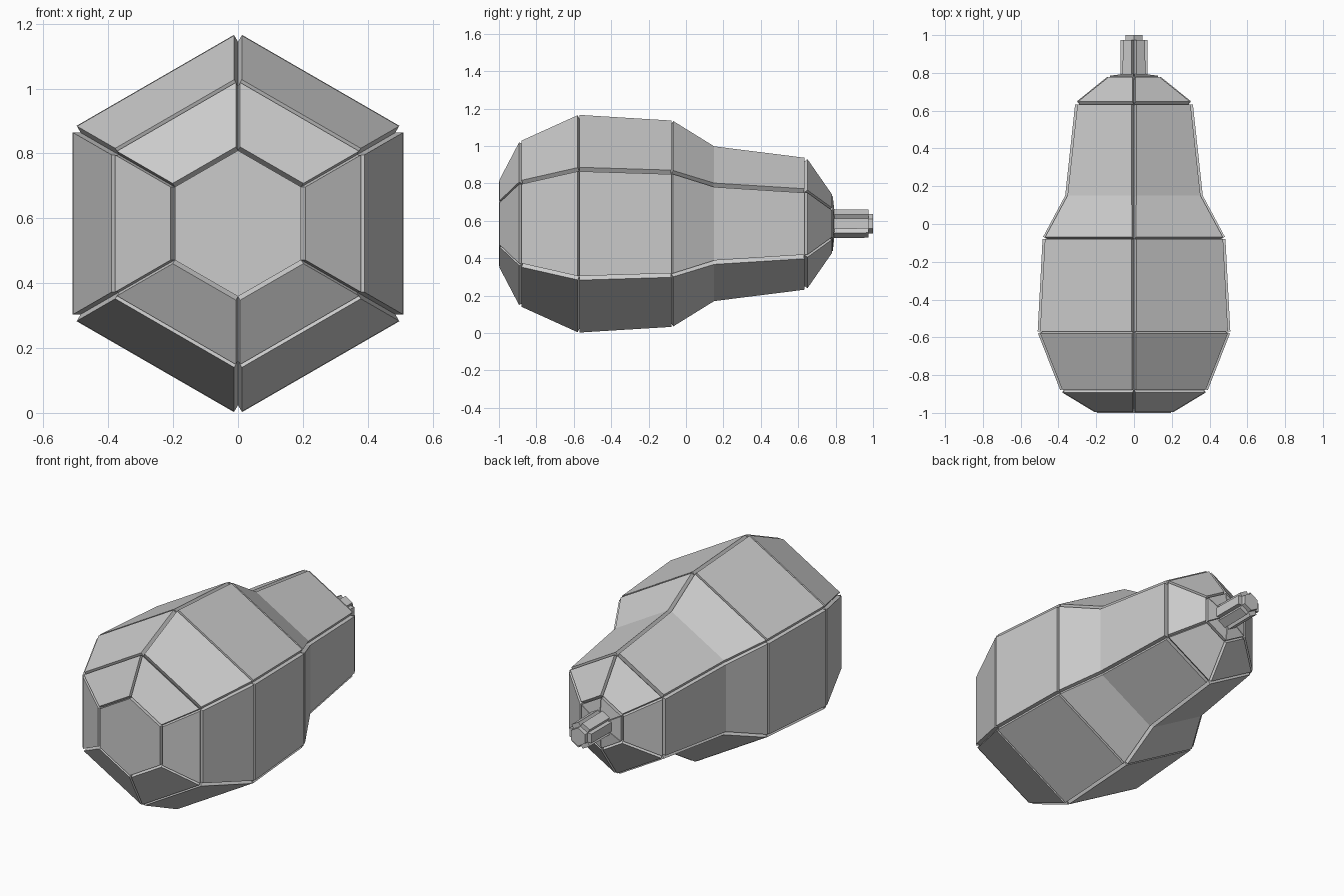
import bpy, bmesh
from math import sin, cos, tan, radians
from mathutils import Vector

if "Cube" in bpy.data.objects:
    bpy.data.objects.remove(bpy.data.objects["Cube"])

T = 0.025          # panel thickness
CZ = 0.584         # height of the long axis
TAN = tan(radians(30))


def point(side, y, apothem, half):
    """Point on one of six sides: distance out from the axis and offset along the side."""
    a = radians(60 * side)
    return Vector((apothem * cos(a) - half * sin(a), y,
                   CZ + apothem * sin(a) + half * cos(a)))


def raised(strip):
    """Offset a (y, apothem) strip outward by the panel thickness, evenly at bends."""
    pts = [Vector(p) for p in strip]
    norms = []
    for p, q in zip(pts, pts[1:]):
        d = (q - p).normalized()
        norms.append(Vector((-d.y, d.x)))
    out = []
    for i, p in enumerate(pts):
        n1, n2 = norms[max(i - 1, 0)], norms[min(i, len(norms) - 1)]
        out.append(p + (n1 + n2) * T / (1 + n1.dot(n2)))
    return out


def add_strips(bm, strips):
    """Six raised panels per strip, with walls down to the groove lines."""
    for strip in strips:
        outer = raised(strip)
        for k in range(6):
            low, top = [], []
            for (y, a), o in zip(strip, outer):
                h = a * TAN
                low.append([bm.verts.new(point(k, y, a, s * h)) for s in (-1, 1)])
                top.append([bm.verts.new(point(k, o.x, o.y, s * h)) for s in (-1, 1)])
            for i in range(len(strip) - 1):
                bm.faces.new((top[i][0], top[i][1], top[i + 1][1], top[i + 1][0]))
                for s in (0, 1):
                    bm.faces.new((low[i][s], top[i][s], top[i + 1][s], low[i + 1][s]))
            for i in (0, -1):
                bm.faces.new((low[i][0], low[i][1], top[i][1], top[i][0]))


def add_cap(bm, y, a, direction):
    """Raised hexagonal end panel."""
    rings = [[bm.verts.new(point(k, yy, a, a * TAN)) for k in range(6)]
             for yy in (y, y + direction * T)]
    bm.faces.new(rings[1])
    for i in range(6):
        j = (i + 1) % 6
        bm.faces.new((rings[0][i], rings[0][j], rings[1][j], rings[1][i]))


def build(name, strips, cap):
    bm = bmesh.new()
    add_strips(bm, strips)
    add_cap(bm, *cap)
    bmesh.ops.remove_doubles(bm, verts=bm.verts, dist=0.0005)
    bmesh.ops.recalc_face_normals(bm, faces=bm.faces)
    me = bpy.data.meshes.new(name)
    bm.to_mesh(me)
    bm.free()
    ob = bpy.data.objects.new(name, me)
    bpy.context.collection.objects.link(ob)
    return ob


# Squash body: grooves between strips, a plain bend inside the neck strip
A, B, C, D = (-0.975, 0.195), (-0.871, 0.367), (-0.57, 0.485), (-0.08, 0.459)
E, F, G, H = (0.143, 0.34), (0.63, 0.287), (0.76, 0.125), (0.77, 0.048)
build("squash_body", [[A, B], [B, C], [C, D], [D, E, F], [F, G], [G, H]],
      (A[0], A[1], -1))

# Stem
build("stem", [[H, (0.975, 0.046)]], (0.975, 0.046, 1))
